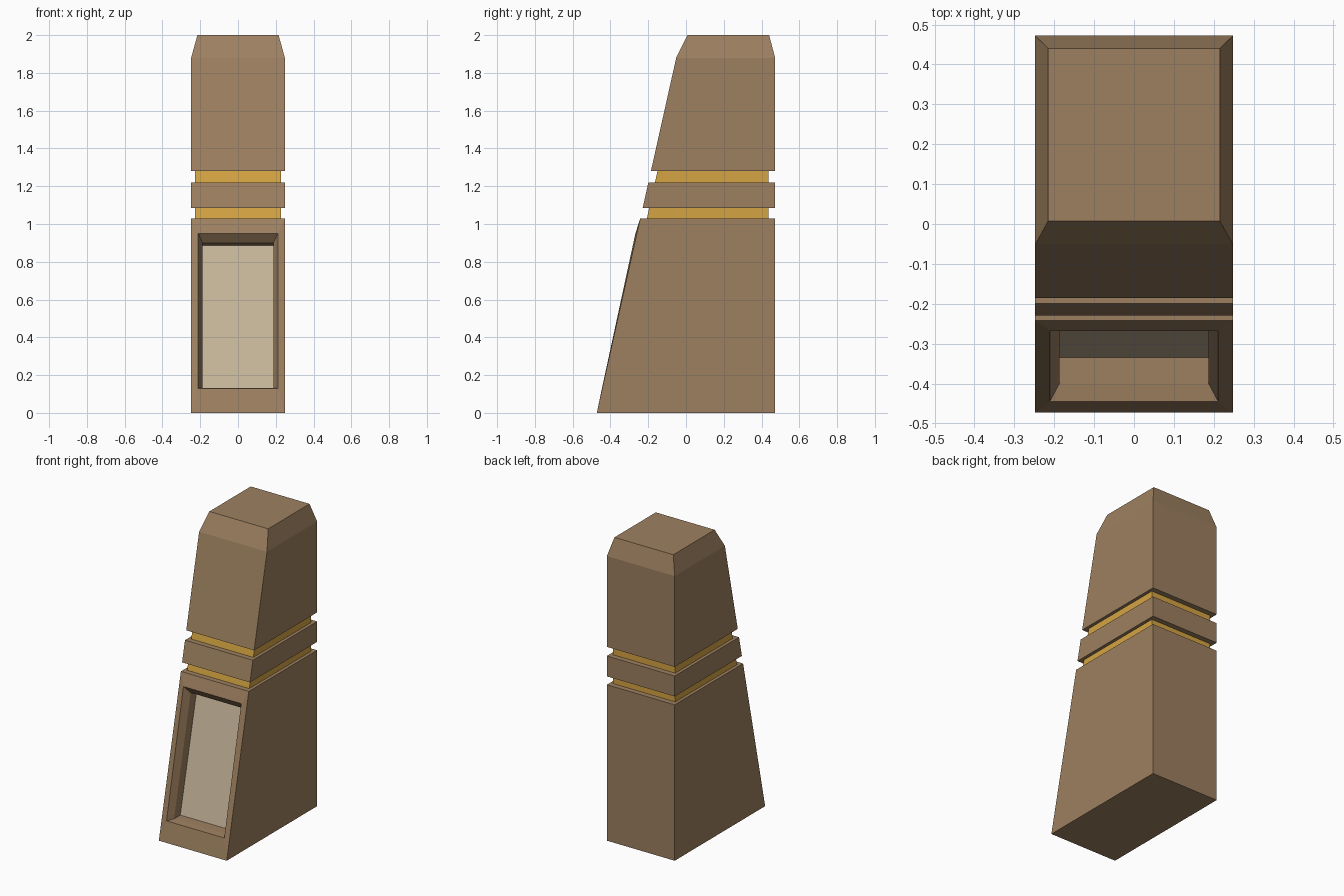
import bpy, bmesh

if "Cube" in bpy.data.objects:
    bpy.data.objects.remove(bpy.data.objects["Cube"])

HALF_W, BACK = 0.248, 0.472


def material(name, color):
    m = bpy.data.materials.new(name)
    m.diffuse_color = (*color, 1)
    m.use_nodes = True
    m.node_tree.nodes["Principled BSDF"].inputs["Base Color"].default_value = m.diffuse_color
    return m


stone = material("brown_stone", (0.34, 0.216, 0.117))
gold = material("gold", (0.66, 0.37, 0.055))
pale = material("pale_panel", (0.58, 0.47, 0.33))


def front(z):
    """y of the sloping front at height z"""
    return -0.472 + 0.2235 * z


def rect(half_x, y0, z0, y1, z1):
    """Four-point loop spanning x, from edge (y0, z0) to edge (y1, z1)"""
    return [(-half_x, y0, z0), (half_x, y0, z0), (half_x, y1, z1), (-half_x, y1, z1)]


def slice_at(z, inset_x=0.0, inset_front=0.0, inset_back=0.0):
    return rect(HALF_W - inset_x, front(z) + inset_front, z, BACK - inset_back, z)


def loft(name, loops, mat):
    """Closed solid through a series of four-point loops"""
    bm = bmesh.new()
    rings = [[bm.verts.new(p) for p in loop] for loop in loops]
    for a, b in zip(rings, rings[1:]):
        for i in range(4):
            j = (i + 1) % 4
            bm.faces.new((a[i], a[j], b[j], b[i]))
    bm.faces.new(rings[0])
    bm.faces.new(rings[-1])
    bmesh.ops.recalc_face_normals(bm, faces=bm.faces)
    me = bpy.data.meshes.new(name)
    bm.to_mesh(me)
    bm.free()
    me.materials.append(mat)
    ob = bpy.data.objects.new(name, me)
    bpy.context.collection.objects.link(ob)
    return ob


# Lower block, lofted back to front and then into the bevelled recess
loft("lower_block", [
    rect(HALF_W, BACK, 0, BACK, 1.03),
    rect(HALF_W, front(0), 0, front(1.03), 1.03),
    rect(0.211, -0.445, 0.13, -0.268, 0.95),
    rect(0.187, -0.400, 0.133, -0.227, 0.90),
    rect(0.187, -0.325, 0.133, -0.155, 0.885),
], stone)

# Pale panel on the recess floor
loft("recess_panel", [
    rect(0.187, -0.335, 0.133, -0.165, 0.885),
    rect(0.187, -0.325, 0.133, -0.155, 0.885),
], pale)

# Middle slab
loft("middle_slab", [slice_at(1.085), slice_at(1.22)], stone)

# Recessed gold bands
for name, z0, z1 in (("lower_band", 1.03, 1.085), ("upper_band", 1.22, 1.28)):
    loft(name, [slice_at(z, 0.021, 0.035, 0.035) for z in (z0, z1)], gold)

# Upper block with chamfered cap
loft("upper_block", [
    slice_at(1.28),
    slice_at(1.88),
    rect(0.215, 0.008, 2.0, 0.44, 2.0),
], stone)
